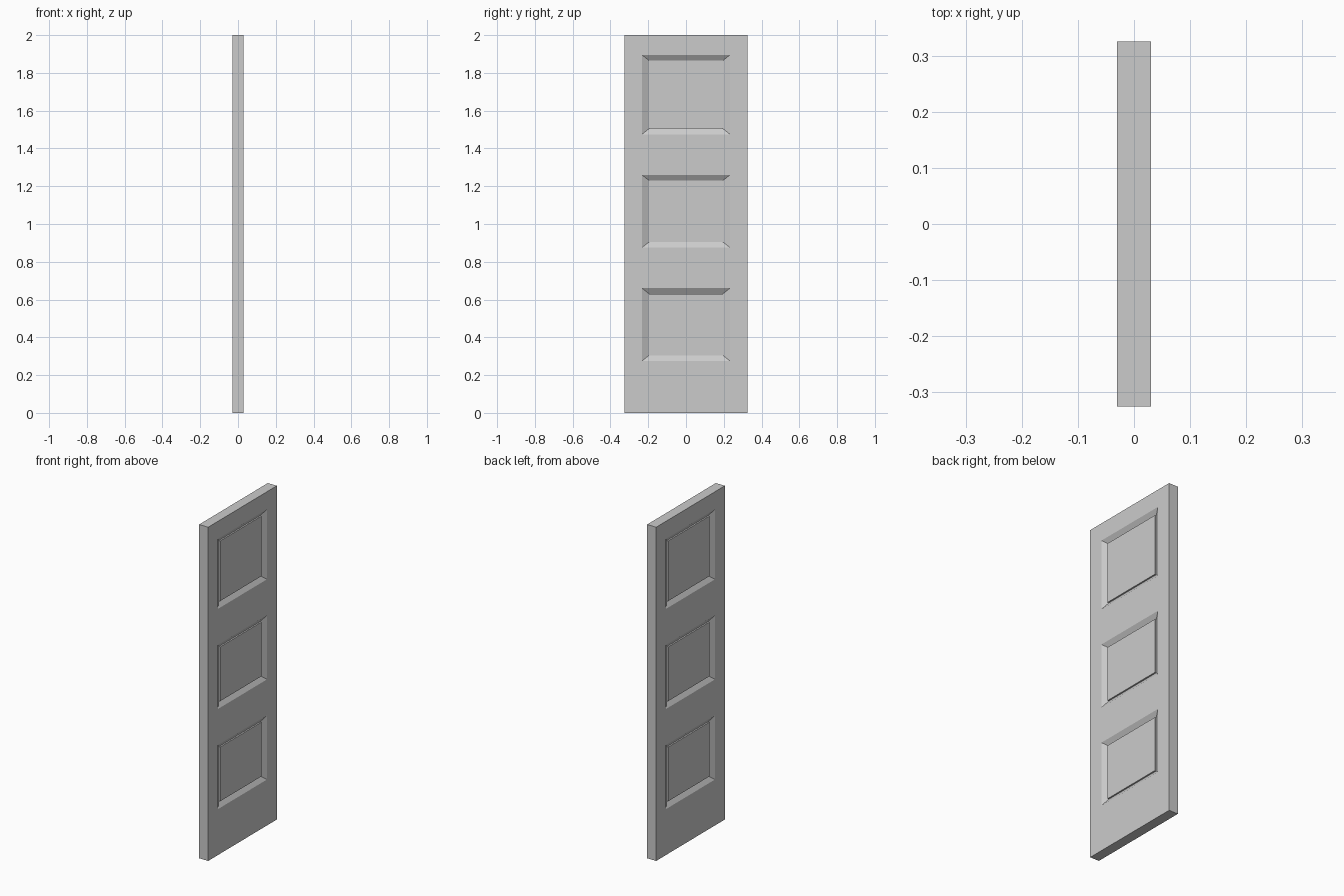
import bpy
import bmesh
from mathutils import Matrix, Vector

if "Cube" in bpy.data.objects:
    bpy.data.objects.remove(bpy.data.objects["Cube"])

THICK, WIDTH, HEIGHT = 0.06, 0.65, 2.0
PANEL_Y = 0.233
PANELS = [(0.275, 0.66), (0.875, 1.26), (1.475, 1.895)]
MARGIN_Y, MARGIN_Z = 0.038, 0.03
DEPTH, RAISE = 0.02, 0.009


def slice_at(bm, axis, value):
    normal = Vector((0, 0, 0))
    normal[axis] = 1
    bmesh.ops.bisect_plane(bm, geom=bm.verts[:] + bm.edges[:] + bm.faces[:],
                           plane_co=normal * value, plane_no=normal)


def push(bm, faces, dx, dy, dz):
    """Extrude each face inward by dx and shrink it by dy, dz on every side."""
    new = bmesh.ops.extrude_discrete_faces(bm, faces=faces)["faces"]
    for f in new:
        c = f.calc_center_median()
        side = 1 if c.x > 0 else -1
        for v in f.verts:
            v.co.x -= side * dx
            v.co.y -= dy if v.co.y > c.y else -dy
            v.co.z -= dz if v.co.z > c.z else -dz
    return new


# Door slab
bm = bmesh.new()
bmesh.ops.create_cube(bm, size=1, matrix=Matrix.Translation((0, 0, HEIGHT / 2))
                      @ Matrix.Diagonal((THICK, WIDTH, HEIGHT, 1)))

# Stiles and rails
for y in (-PANEL_Y, PANEL_Y):
    slice_at(bm, 1, y)
for pair in PANELS:
    for z in pair:
        slice_at(bm, 2, z)

# Panels on both sides: sloped moulding, then a slightly raised field
bm.normal_update()
fields = []
for f in bm.faces:
    c = f.calc_center_median()
    if abs(f.normal.x) > 0.9 and abs(c.y) < 0.1 and any(a < c.z < b for a, b in PANELS):
        fields.append(f)
fields = push(bm, fields, DEPTH, MARGIN_Y, MARGIN_Z)
push(bm, fields, -RAISE, 0, 0)

bmesh.ops.recalc_face_normals(bm, faces=bm.faces[:])
mesh = bpy.data.meshes.new("door_panel")
bm.to_mesh(mesh)
bm.free()
door = bpy.data.objects.new("door_panel", mesh)
bpy.context.collection.objects.link(door)
